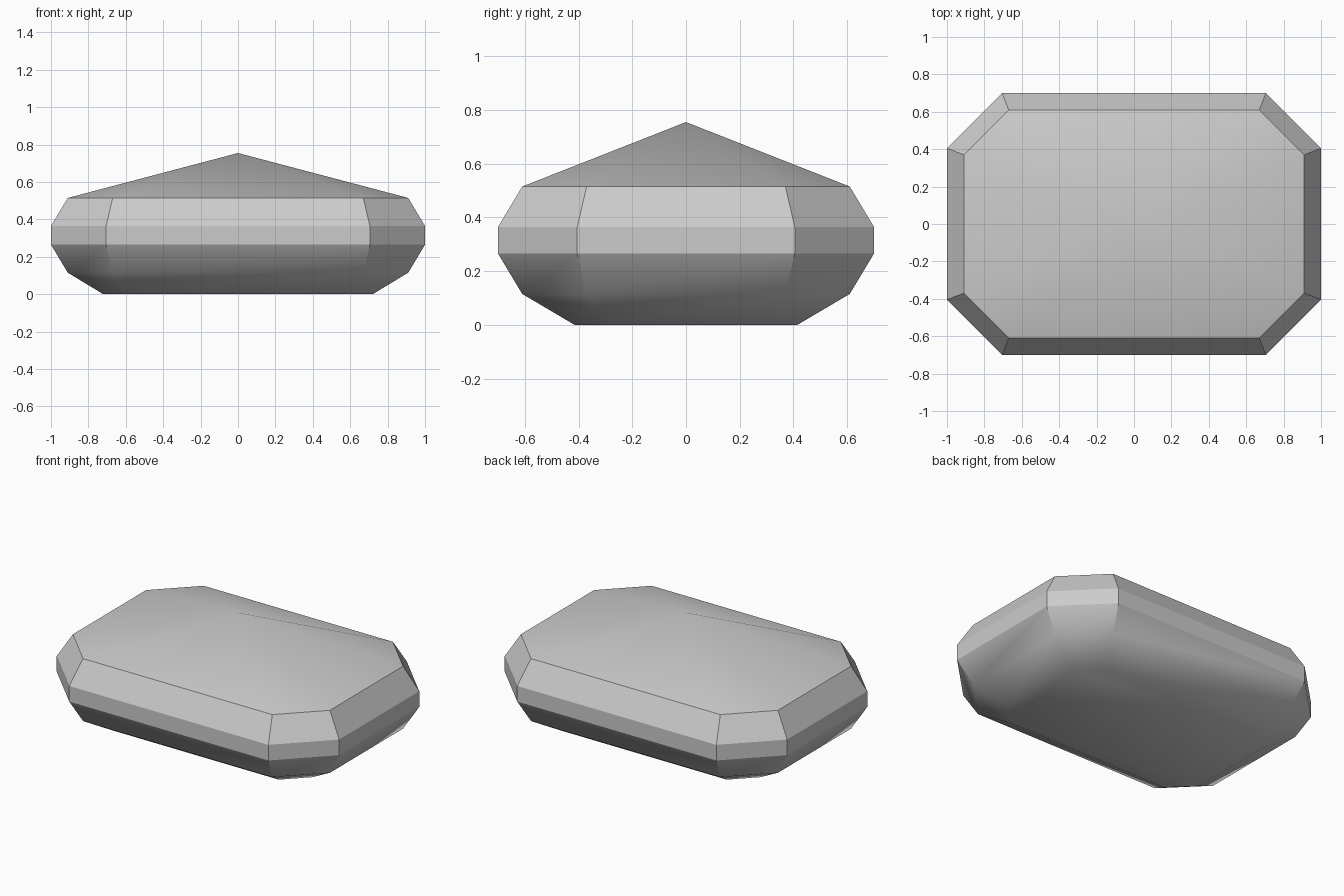
import bpy
import bmesh
import math

if "Cube" in bpy.data.objects:
    bpy.data.objects.remove(bpy.data.objects["Cube"], do_unlink=True)

# Stone colour
stone = bpy.data.materials.new("stone_grey")
stone.use_nodes = True
grey = (0.6, 0.6, 0.6, 1)
stone.diffuse_color = grey
stone.node_tree.nodes["Principled BSDF"].inputs["Base Color"].default_value = grey

# Height, half width, half depth and corner cut of each girdle ring
RINGS = [
    (0.0, 0.72, 0.415, 0.14),
    (0.115, 0.91, 0.61, 0.24),
    (0.265, 1.0, 0.7, 0.295),
    (0.365, 1.0, 0.7, 0.295),
    (0.515, 0.91, 0.61, 0.24),
]
APEX = 0.755


def octagon(bm, z, w, d, cut):
    """Rectangle with cut corners, counter-clockwise from above."""
    points = []
    for sx, sy in ((1, -1), (1, 1), (-1, 1), (-1, -1)):
        pair = [(sx * (w - cut), sy * d), (sx * w, sy * (d - cut))]
        points += pair if sx * sy < 0 else pair[::-1]
    return [bm.verts.new((x, y, z)) for x, y in points]


# Cut stone: flat base, bevelled girdle and a low pointed crown
bm = bmesh.new()
rings = [octagon(bm, *ring) for ring in RINGS]
bm.faces.new(rings[0][::-1])
apex = bm.verts.new((0, 0, APEX))
for i in range(8):
    j = (i + 1) % 8
    for low, high in zip(rings, rings[1:]):
        bm.faces.new((low[i], low[j], high[j], high[i]))
    bm.faces.new((rings[-1][i], rings[-1][j], apex))
bmesh.ops.recalc_face_normals(bm, faces=bm.faces)

mesh = bpy.data.meshes.new("cut_stone")
bm.to_mesh(mesh)
bm.free()
mesh.materials.append(stone)
gem = bpy.data.objects.new("cut_stone", mesh)
bpy.context.collection.objects.link(gem)

# Soft crown, crisp girdle facets
bpy.ops.object.select_all(action="DESELECT")
gem.select_set(True)
bpy.context.view_layer.objects.active = gem
bpy.ops.object.shade_smooth_by_angle(angle=math.radians(30))
